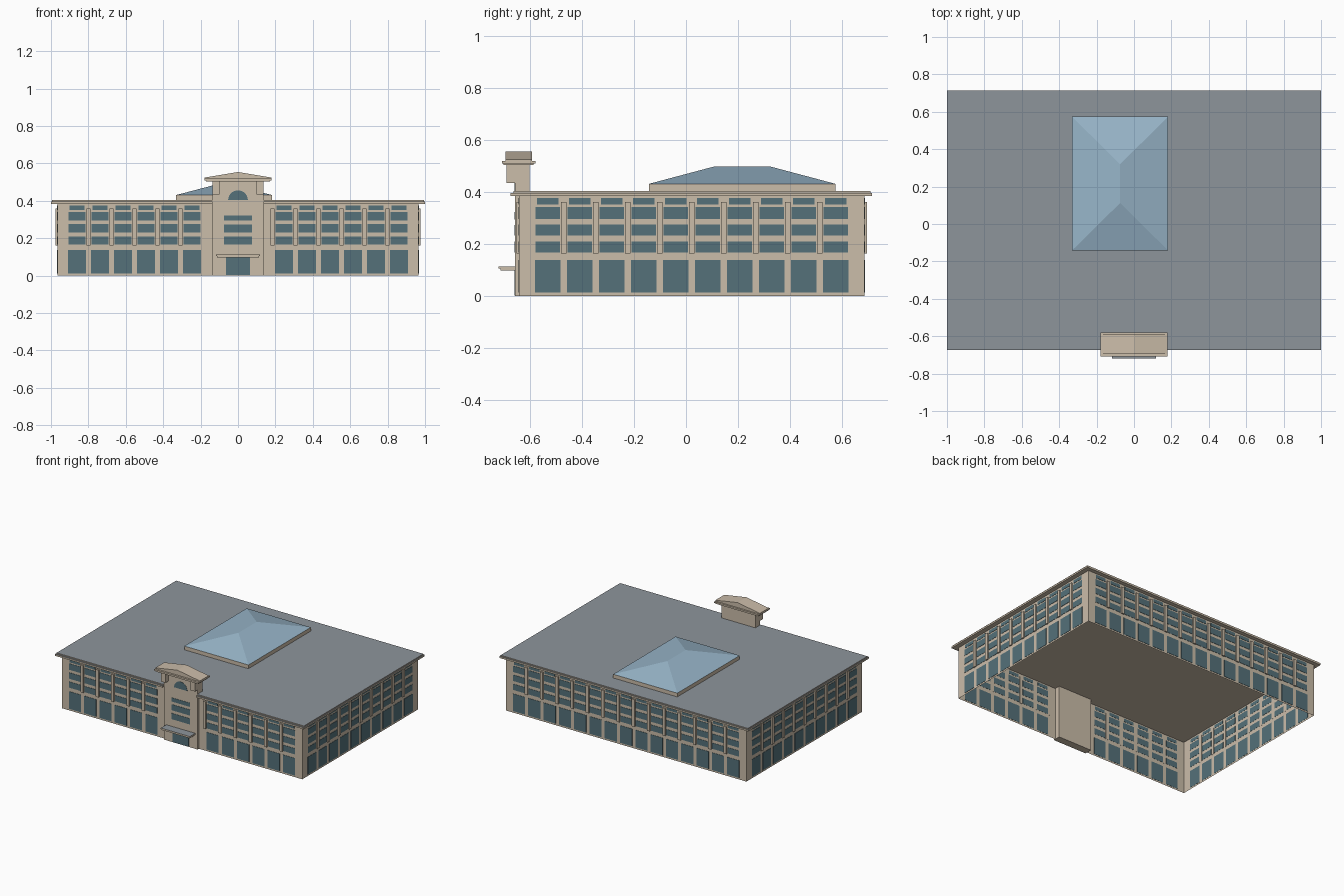
import bpy, bmesh, math
from mathutils import Matrix, Vector

if "Cube" in bpy.data.objects:
    bpy.data.objects.remove(bpy.data.objects["Cube"], do_unlink=True)


def material(name, rgb):
    m = bpy.data.materials.new(name)
    m.use_nodes = True
    m.diffuse_color = (*rgb, 1)
    m.node_tree.nodes["Principled BSDF"].inputs["Base Color"].default_value = (*rgb, 1)
    return m


STONE = material("beige stone", (0.60, 0.51, 0.40))
GLASS = material("teal window glass", (0.09, 0.165, 0.195))
ROOF = material("grey roofing", (0.27, 0.30, 0.33))
SKY = material("pale blue skylight", (0.31, 0.46, 0.58))


def add_box(bm, x, y, z):
    """Box from three (low, high) ranges."""
    size = [b - a for a, b in (x, y, z)]
    mid = [(a + b) / 2 for a, b in (x, y, z)]
    mat = Matrix.Translation(mid) @ Matrix.Diagonal((*size, 1))
    return bmesh.ops.create_cube(bm, size=1, matrix=mat)


def finish(bm, name, *mats, top=None):
    """Turn a bmesh into an object; upward faces above height `top` get the second material."""
    bmesh.ops.recalc_face_normals(bm, faces=bm.faces)
    if top is not None:
        for f in bm.faces:
            if f.normal.z > 0.9 and f.calc_center_median().z > top:
                f.material_index = 1
    me = bpy.data.meshes.new(name)
    bm.to_mesh(me)
    bm.free()
    for m in mats:
        me.materials.append(m)
    ob = bpy.data.objects.new(name, me)
    bpy.context.collection.objects.link(ob)
    return ob


def boxes(name, ranges, *mats, top=None):
    bm = bmesh.new()
    for r in ranges:
        add_box(bm, *r)
    return finish(bm, name, *mats, top=top)


def prism(name, outline, vec, *mats, top=None):
    """Extrude a closed outline along a vector."""
    bm = bmesh.new()
    face = bm.faces.new([bm.verts.new(p) for p in outline])
    ext = bmesh.ops.extrude_face_region(bm, geom=[face], use_keep_orig=True)
    verts = [v for v in ext["geom"] if isinstance(v, bmesh.types.BMVert)]
    bmesh.ops.translate(bm, verts=verts, vec=Vector(vec))
    return finish(bm, name, *mats, top=top)


# Main dimensions
HX, HY, CY = 0.966, 0.664, 0.022
EAVE, PITCH = 0.384, 0.123
ROWS = [(0.012, 0.138, 0.097), (0.166, 0.209, 0.093), (0.231, 0.275, 0.093),
        (0.296, 0.341, 0.093), (0.351, 0.375, 0.082)]

# Outer walls, open underneath
bm = bmesh.new()
add_box(bm, (-HX, HX), (CY - HY, CY + HY), (0, EAVE))
bm.normal_update()
bmesh.ops.delete(bm, geom=[f for f in bm.faces if abs(f.normal.z) > 0.9], context="FACES")
finish(bm, "outer_walls", STONE)


# Window grid and pilasters for one side, built facing -y then turned
def facade(side, count, reach, angle, skip=(), bare=()):
    glass, posts = bmesh.new(), bmesh.new()
    for i in range(count):
        u = (i - (count - 1) / 2) * PITCH
        if i not in skip:
            for low, high, w in ROWS:
                add_box(glass, (u - w / 2, u + w / 2), (-reach - 0.002, -reach + 0.001), (low, high))
        if i and i not in bare:
            p = u - PITCH / 2
            add_box(posts, (p - 0.011, p + 0.011), (-reach - 0.01, -reach + 0.001), (0.162, 0.36))
    turn = Matrix.Translation((0, CY, 0)) @ Matrix.Rotation(math.radians(angle), 4, "Z")
    for bm, kind, mat in ((glass, "windows", GLASS), (posts, "pilasters", STONE)):
        bm.transform(turn)
        finish(bm, side + "_" + kind, mat)


facade("front", 15, HY, 0, skip=(6, 7, 8), bare=(6, 7, 8))
facade("back", 15, HY, 180)
facade("left", 10, HX, 90)
facade("right", 10, HX, -90)

# Roof slab in two steps, notched around the entrance bay
BAY = 0.136


def roof_step(name, x, y0, y1, z0, z1, *mats, top=None):
    notch = CY - HY
    half = [(x, y1), (x, y0), (BAY, y0), (BAY, notch)]
    outline = half + [(-a, b) for a, b in reversed(half)]
    prism(name, [(a, b, z0) for a, b in outline], (0, 0, z1 - z0), *mats, top=top)


roof_step("cornice", 1.0, -0.674, 0.715, EAVE, 0.396, STONE, ROOF, top=0.39)
roof_step("flat_roof", 0.994, -0.663, 0.709, 0.395, 0.403, STONE, ROOF, top=0.4)

# Entrance bay rising into a small tower
FRONT = -0.657
boxes("entrance_tower", [((-BAY, BAY), (FRONT, -0.602), (0, 0.505))], STONE)
boxes("tower_brackets",
      [((min(s * 0.1, s * BAY), max(s * 0.1, s * BAY)), (-0.69, FRONT + 0.001), (0.434, 0.505))
       for s in (-1, 1)], STONE)

# Bay windows, door and arched window
panes = [((-0.075, 0.075), (FRONT - 0.002, FRONT + 0.001), z)
         for z in ((0.166, 0.209), (0.231, 0.273), (0.294, 0.322))]
boxes("bay_windows", panes, GLASS)
boxes("entrance_door", [((-0.065, 0.065), (FRONT - 0.002, FRONT + 0.001), (0.002, 0.1))], GLASS)
arc = [(0.053 * math.cos(math.pi * i / 14), FRONT - 0.002, 0.403 + 0.053 * math.sin(math.pi * i / 14))
       for i in range(15)]
prism("arched_window", arc, (0, 0.003, 0), GLASS)

# Entrance canopy
boxes("canopy", [((-0.117, 0.117), (-0.72, FRONT), (0.104, 0.113)),
                 ((-0.112, 0.112), (-0.714, FRONT), (0.097, 0.104))], STONE, ROOF, top=0.11)

# Tower cornice and low gable
boxes("tower_cornice", [((-0.172, 0.172), (-0.702, -0.586), (0.502, 0.509)),
                        ((-0.179, 0.179), (-0.708, -0.579), (0.509, 0.518))], STONE)
prism("tower_gable", [(-0.179, -0.694, 0.518), (0.179, -0.694, 0.518),
                      (0.179, -0.694, 0.524), (0, -0.694, 0.554), (-0.179, -0.694, 0.524)],
      (0, 0.102, 0), STONE)

# Skylight curb and hipped glass
X0, X1, Y0, Y1 = -0.332, 0.183, -0.142, 0.574
boxes("skylight_curb", [((X0, X1), (Y0, Y1), (0.402, 0.43))], STONE)
bm = bmesh.new()
a, b, c, d = [bm.verts.new((x, y, 0.4305)) for x, y in ((X0, Y0), (X1, Y0), (X1, Y1), (X0, Y1))]
near, far = [bm.verts.new(((X0 + X1) / 2, y, 0.498)) for y in (0.112, 0.32)]
for f in ((a, b, near), (b, c, far, near), (c, d, far), (d, a, near, far), (d, c, b, a)):
    bm.faces.new(f)
finish(bm, "skylight_glass", SKY)
